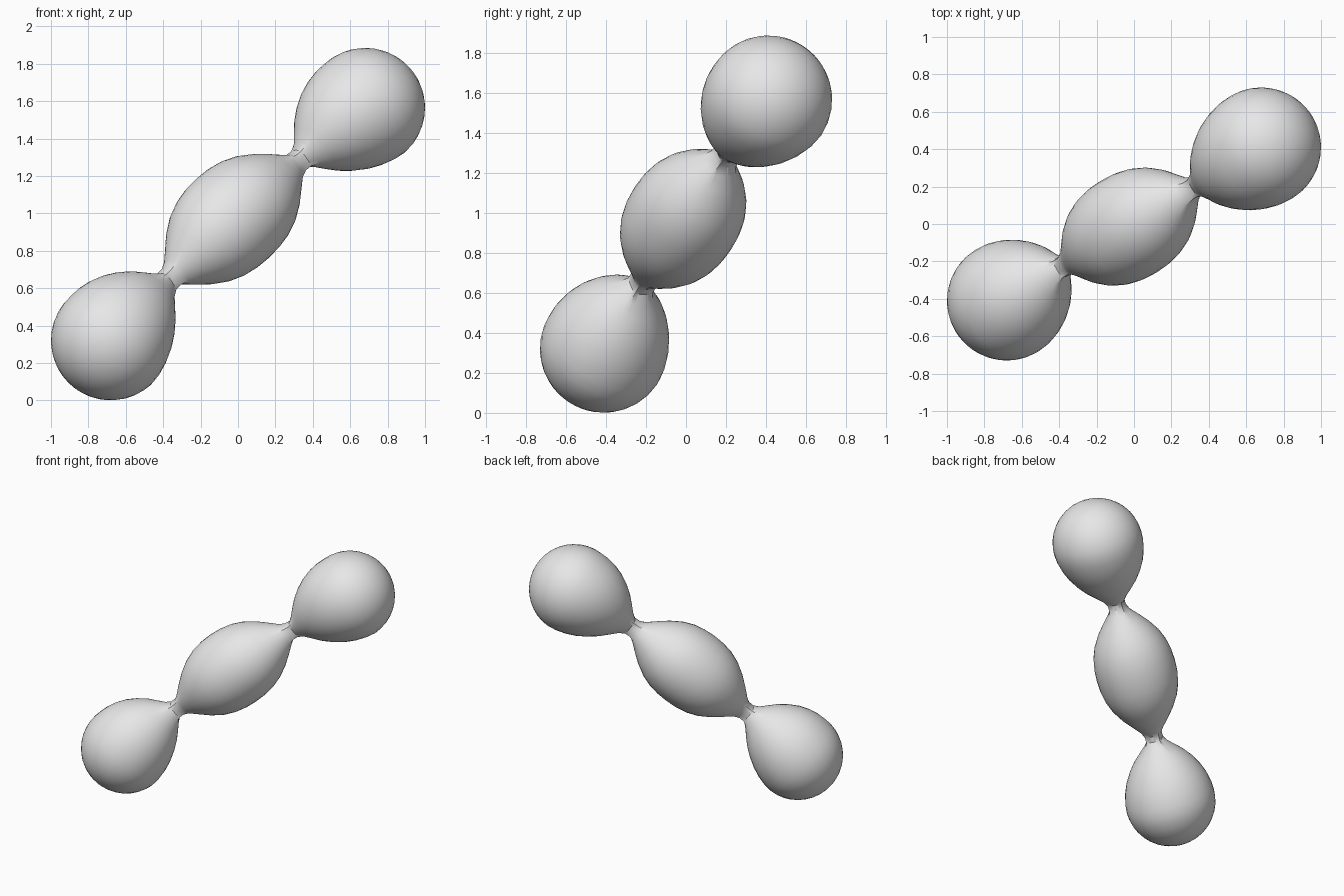
import bpy, bmesh, math
from mathutils import Vector

if "Cube" in bpy.data.objects:
    bpy.data.objects.remove(bpy.data.objects["Cube"])

SEGMENTS = 40
AXIS = Vector((0.68, 0.41, 0.622))      # middle to upper end-bulb centre
MIDDLE = Vector((0, 0, 0.943))
BEND = Vector((-0.03, -0.015, 0.03))    # slight bow of the chain
END_R, NECK = 0.32, 0.51

# Half profile: (distance along chain, radius) from middle to end bulb centre
PROFILE = [(0, .287), (.08, .283), (.16, .268), (.24, .238), (.32, .19), (.39, .135),
           (.45, .085), (.49, .06), (.53, .06), (.57, .09), (.62, .14), (.67, .188),
           (.73, .233), (.80, .273), (.87, .3), (.94, .316), (1.0, END_R)]
# Rounded outer cap of the end bulb
PROFILE += [(1 + END_R * math.sin(a), END_R * math.cos(a))
            for a in (math.radians(9 * i) for i in range(1, 10))]
TIP = 1 + END_R

direction = AXIS.normalized()
side = direction.cross(Vector((0, 0, 1))).normalized()
up = side.cross(direction)


def centre(t):
    along = AXIS * max(-1, min(1, t))
    past = t - max(-1, min(1, t))
    return MIDDLE + along + direction * past + BEND * max(0, 1 - t * t)


def ring(bm, t, r):
    # Necks become squarish, bulbs stay round
    w = max(0, 1 - abs(abs(t) - NECK) / 0.07)
    verts = []
    for i in range(SEGMENTS):
        a = 2 * math.pi * i / SEGMENTS
        c, s = math.cos(a), math.sin(a)
        k = r * (1 - w + w * 0.9 / max(abs(c), abs(s)))
        verts.append(bm.verts.new(centre(t) + side * c * k + up * s * k))
    return verts


# Three bulbs joined by pinched necks, one continuous skin
bm = bmesh.new()
rows = [(-t, r) for t, r in reversed(PROFILE[1:])] + PROFILE
rings = [ring(bm, t, r) for t, r in rows]
for a, b in zip(rings, rings[1:]):
    for i in range(SEGMENTS):
        j = (i + 1) % SEGMENTS
        bm.faces.new((a[i], a[j], b[j], b[i]))
for loop, t in ((rings[0], -TIP), (rings[-1], TIP)):
    tip = bm.verts.new(centre(t))
    for i in range(SEGMENTS):
        bm.faces.new((loop[i], loop[(i + 1) % SEGMENTS], tip))
bmesh.ops.recalc_face_normals(bm, faces=bm.faces)

mesh = bpy.data.meshes.new("bulb_chain")
bm.to_mesh(mesh)
bm.free()
chain = bpy.data.objects.new("bulb_chain", mesh)
bpy.context.collection.objects.link(chain)

grey = bpy.data.materials.new("light_grey")
grey.diffuse_color = (0.8, 0.8, 0.8, 1)
grey.use_nodes = True
grey.node_tree.nodes["Principled BSDF"].inputs["Base Color"].default_value = grey.diffuse_color
mesh.materials.append(grey)

bpy.context.view_layer.objects.active = chain
chain.select_set(True)
bpy.ops.object.shade_smooth_by_angle(angle=math.radians(35))
